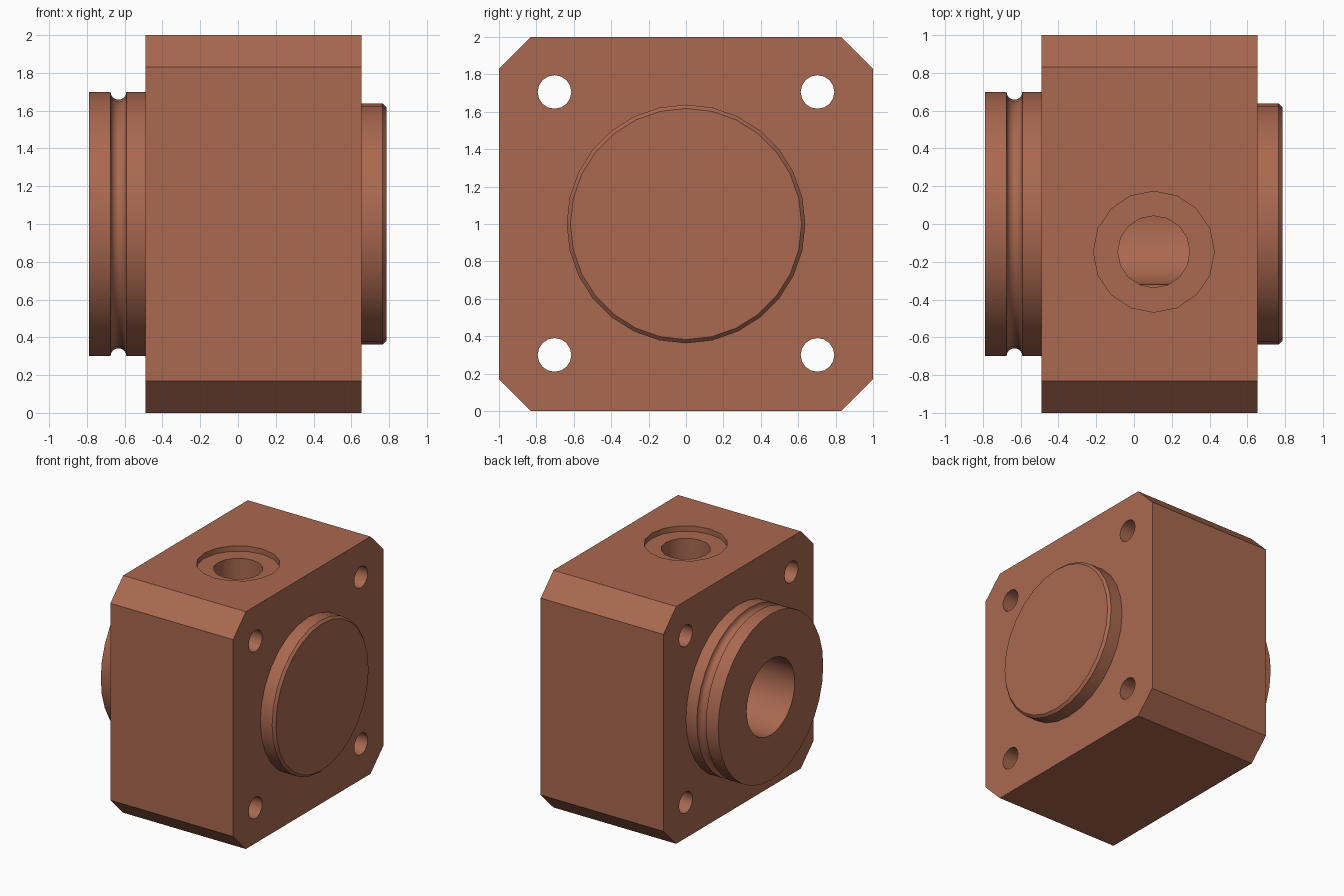
import bpy, bmesh, math
from mathutils import Matrix, Vector

if "Cube" in bpy.data.objects:
    bpy.data.objects.remove(bpy.data.objects["Cube"])

mat = bpy.data.materials.new("copper_brown")
mat.diffuse_color = (0.40, 0.14, 0.08, 1)
mat.use_nodes = True
mat.node_tree.nodes["Principled BSDF"].inputs["Base Color"].default_value = mat.diffuse_color


def make(name, bm):
    bmesh.ops.recalc_face_normals(bm, faces=bm.faces)
    mesh = bpy.data.meshes.new(name)
    bm.to_mesh(mesh)
    bm.free()
    ob = bpy.data.objects.new(name, mesh)
    bpy.context.collection.objects.link(ob)
    mesh.materials.append(mat)
    return ob


def turned(name, profile, sides, centre, vertical=False):
    """Solid of revolution from (along, radius) pairs, along x or z."""
    bm = bmesh.new()
    rings = []
    for a, r in profile:
        ring = []
        for i in range(sides):
            t = 2 * math.pi * i / sides
            ring.append(bm.verts.new((a, r * math.sin(t), r * math.cos(t))))
        rings.append(ring)
    for p, q in zip(rings, rings[1:]):
        for i in range(sides):
            j = (i + 1) % sides
            bm.faces.new((p[i], p[j], q[j], q[i]))
    bm.faces.new(rings[0])
    bm.faces.new(rings[-1])
    if vertical:
        bm.transform(Matrix.Rotation(-math.pi / 2, 4, 'Y'))
    bm.transform(Matrix.Translation(Vector(centre)))
    return make(name, bm)


# Block with four chamfered long edges
X0, X1, C = -0.49, 0.655, 0.83
outline = [(-C, -1), (C, -1), (1, -C), (1, C), (C, 1), (-C, 1), (-1, C), (-1, -C)]
bm = bmesh.new()
face = bm.faces.new([bm.verts.new((X0, y, z + 1)) for y, z in outline])
new = bmesh.ops.extrude_face_region(bm, geom=[face])["geom"]
bmesh.ops.translate(bm, vec=(X1 - X0, 0, 0),
                    verts=[v for v in new if isinstance(v, bmesh.types.BMVert)])
bm.faces.ensure_lookup_table()
if len(bm.faces) == 9:
    bm.faces.new  # block already closed
body = make("valve_block", bm)

# Left boss with a half-round seal groove
R, G = 0.70, 0.042
groove = [(-0.633 - G * math.cos(math.pi * k / 8), R - G * math.sin(math.pi * k / 8))
          for k in range(9)]
left_boss = turned("grooved_boss", [(-0.79, R)] + groove + [(-0.4, R)], 32, (0, 0, 1))

# Right boss with a chamfered rim
right_boss = turned("end_boss", [(0.55, 0.638), (0.765, 0.638), (0.785, 0.618)], 28, (0, 0, 1))

# Cutters: blind bore, stepped top port, bolt holes
cutters = [
    turned("bore_cutter", [(-1, 0.32), (0.5, 0.32)], 32, (0, 0, 1)),
    turned("port_cutter", [(1.0, 0.19), (1.955, 0.19), (1.955, 0.32), (2.2, 0.32)],
           16, (0.105, -0.147, 0), True),
]
for y in (-0.703, 0.703):
    for z in (0.3, 1.706):
        cutters.append(turned("bolt_hole_cutter", [(-1, 0.09), (1, 0.09)], 16, (0, y, z)))

for tool, op in [(left_boss, 'UNION'), (right_boss, 'UNION')] + [(c, 'DIFFERENCE') for c in cutters]:
    tool.hide_render = True
    bpy.ops.object.select_all(action='DESELECT')
    bpy.context.view_layer.objects.active = body
    body.select_set(True)
    mod = body.modifiers.new("cut", 'BOOLEAN')
    mod.object, mod.operation, mod.solver = tool, op, 'EXACT'
    bpy.ops.object.modifier_apply(modifier=mod.name)
    bpy.data.objects.remove(tool)

bpy.ops.object.shade_smooth_by_angle(angle=math.radians(30))
